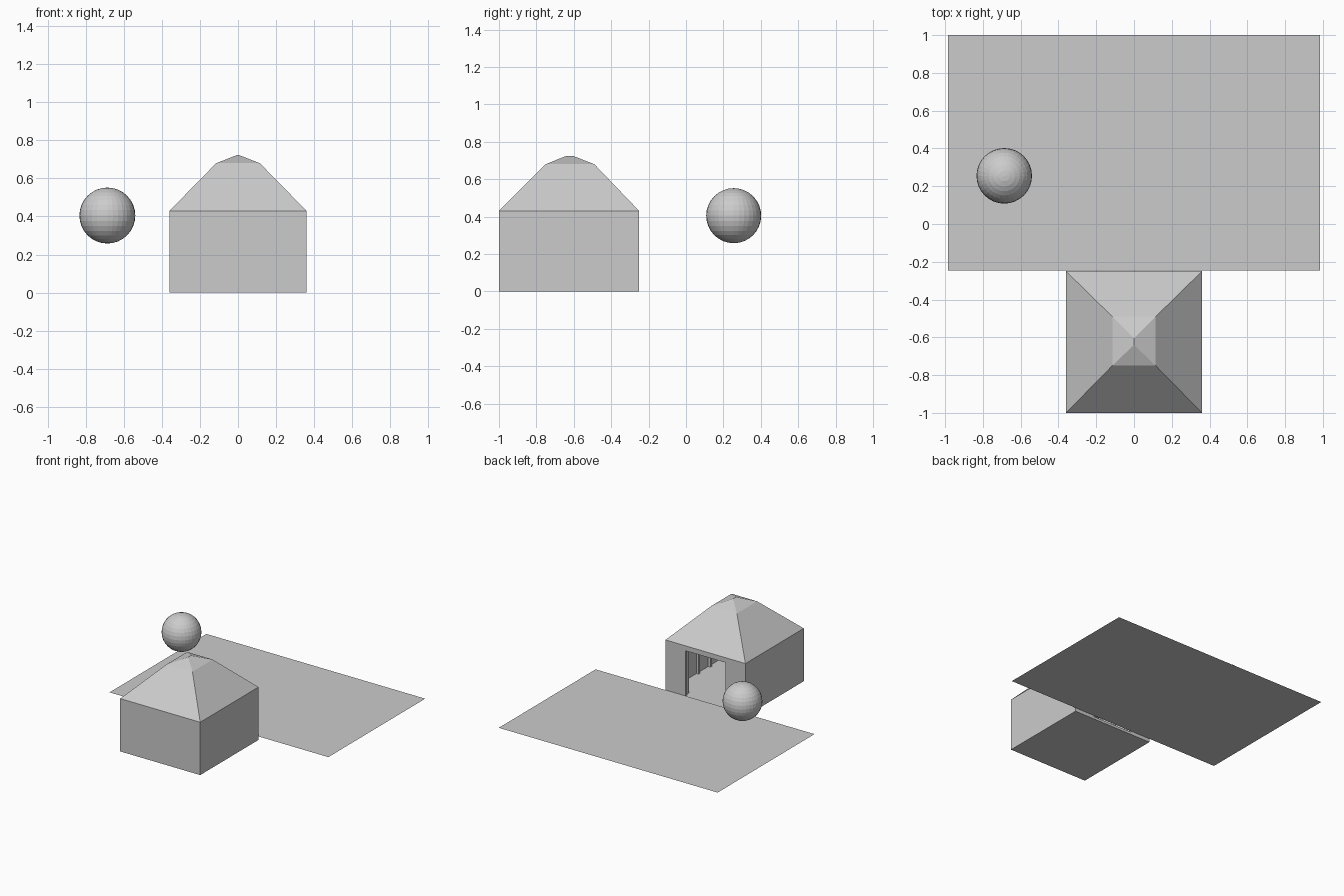
import bpy
import bmesh

default = bpy.data.objects.get("Cube")
if default:
    bpy.data.objects.remove(default)

# One plain colour for everything
grey = bpy.data.materials.new("plain_grey")
grey.use_nodes = True
colour = (0.6, 0.6, 0.6, 1)
grey.diffuse_color = colour
grey.node_tree.nodes["Principled BSDF"].inputs["Base Color"].default_value = colour


def finish(name, bm):
    bmesh.ops.recalc_face_normals(bm, faces=bm.faces)
    mesh = bpy.data.meshes.new(name)
    bm.to_mesh(mesh)
    bm.free()
    mesh.materials.append(grey)
    obj = bpy.data.objects.new(name, mesh)
    bpy.context.scene.collection.objects.link(obj)
    return obj


def box(name, x, y, z):
    """Box from (min, max) pairs on each axis."""
    bm = bmesh.new()
    bmesh.ops.create_cube(bm, size=1)
    for v in bm.verts:
        v.co = [lo if c < 0 else hi for c, (lo, hi) in zip(v.co, (x, y, z))]
    return finish(name, bm)


W, FRONT, BACK, EAVE = 0.36, -1.0, -0.25, 0.43
T = 0.02          # wall thickness
DOOR, HEAD = 0.18, 0.39

# House shell
box("floor", (-W, W), (FRONT, BACK), (0, T))
box("front_wall", (-W, W), (FRONT, FRONT + T), (T, EAVE))
box("door_header", (-DOOR, DOOR), (BACK - T, BACK), (HEAD, EAVE))

for side, s in (("left", 1), ("right", -1)):
    def span(a, b):
        return tuple(sorted((s * a, s * b)))
    box(side + "_wall", span(W - T, W), (FRONT + T, BACK - T), (T, EAVE))
    box(side + "_back_wall", span(DOOR, W), (BACK - T, BACK), (T, EAVE))
    # Stepped door jamb behind the opening
    box(side + "_door_jamb", span(DOOR + 0.01, DOOR + 0.04),
        (BACK - 0.06, BACK - T), (T, HEAD))
    # Upright ribs inside the side wall
    for i in range(3):
        y = -0.47 - 0.15 * i
        box(f"{side}_wall_rib_{i + 1}", span(W - 0.04, W - T),
            (y - 0.02, y), (T, EAVE))

# Hipped roof: eaves, break line and short ridge
bm = bmesh.new()
rings = []
for hx, y0, y1, z in ((W, FRONT, BACK, EAVE), (0.115, -0.75, -0.49, 0.68)):
    rings.append([bm.verts.new(p) for p in
                  ((-hx, y0, z), (hx, y0, z), (hx, y1, z), (-hx, y1, z))])
low, mid = rings
ridge_front = bm.verts.new((0, -0.64, 0.725))
ridge_back = bm.verts.new((0, -0.605, 0.725))
bm.faces.new(low)
for i in range(4):
    j = (i + 1) % 4
    bm.faces.new((low[i], low[j], mid[j], mid[i]))
bm.faces.new((mid[0], mid[1], ridge_front))
bm.faces.new((mid[1], mid[2], ridge_back, ridge_front))
bm.faces.new((mid[2], mid[3], ridge_back))
bm.faces.new((mid[3], mid[0], ridge_front, ridge_back))
finish("roof", bm)

# Thin ground sheet behind the house
bm = bmesh.new()
bmesh.ops.create_grid(bm, x_segments=1, y_segments=1, size=1)
for v in bm.verts:
    v.co = (0.985 * v.co.x, 1.0 if v.co.y > 0 else -0.245, 0.025)
finish("ground_sheet", bm)

# Floating faceted ball
bm = bmesh.new()
bmesh.ops.create_uvsphere(bm, u_segments=32, v_segments=16, radius=0.147)
bmesh.ops.translate(bm, verts=bm.verts, vec=(-0.687, 0.255, 0.405))
finish("ball", bm)
